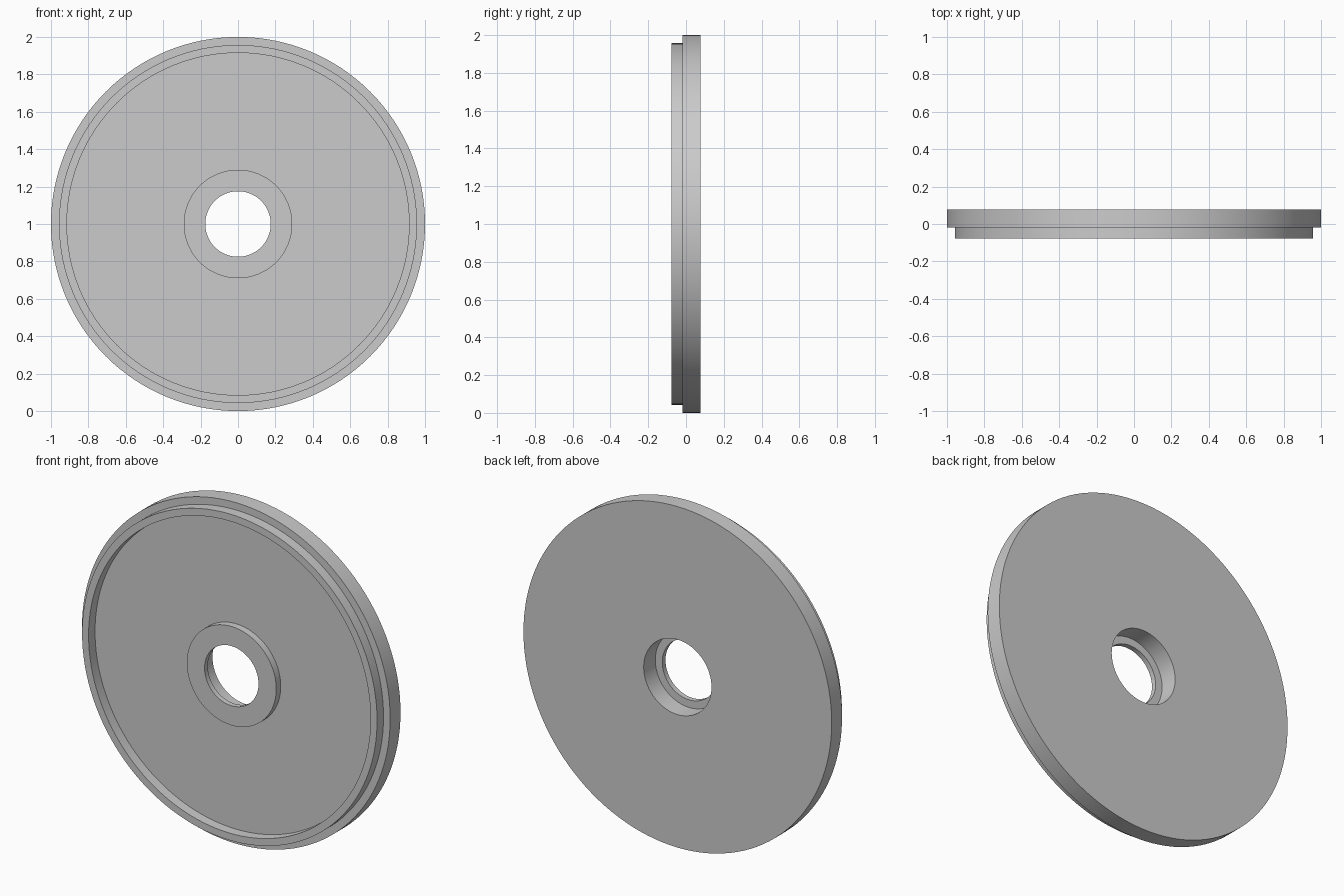
import bpy
import bmesh
import math
from mathutils import Matrix, Vector

cube = bpy.data.objects.get("Cube")
if cube:
    bpy.data.objects.remove(cube, do_unlink=True)

grey = bpy.data.materials.new("plain_grey")
grey.use_nodes = True
grey.diffuse_color = (0.6, 0.6, 0.6, 1)
grey.node_tree.nodes["Principled BSDF"].inputs["Base Color"].default_value = (0.6, 0.6, 0.6, 1)

SEGMENTS = 128
BACK, FRONT = 0.078, -0.078
STEP = -0.018        # flange front and recess floor
HUB_FRONT = -0.06
LEDGE = -0.03        # shoulder inside the bore

# Closed cross-section as (radius, y)
profile = [
    (0.22, BACK), (1.0, BACK), (1.0, STEP),          # back plate and flange
    (0.957, STEP), (0.957, FRONT),                   # raised lip
    (0.915, FRONT), (0.915, STEP),                   # recess floor
    (0.29, STEP), (0.29, HUB_FRONT),                 # hub
    (0.175, HUB_FRONT), (0.175, LEDGE), (0.22, LEDGE),  # stepped bore
]


def lathe(name, section, material):
    """Revolve a closed section around the y axis."""
    bm = bmesh.new()
    verts = [bm.verts.new((r, y, 0)) for r, y in section]
    edges = [bm.edges.new((v, verts[(i + 1) % len(verts)])) for i, v in enumerate(verts)]
    bmesh.ops.spin(bm, geom=verts + edges, cent=(0, 0, 0), axis=(0, 1, 0),
                   angle=math.tau, steps=SEGMENTS, use_merge=True)
    bmesh.ops.remove_doubles(bm, verts=bm.verts, dist=0.0001)
    bmesh.ops.recalc_face_normals(bm, faces=bm.faces)
    bmesh.ops.transform(bm, matrix=Matrix.Translation(Vector((0, 0, 1))), verts=bm.verts)
    mesh = bpy.data.meshes.new(name)
    bm.to_mesh(mesh)
    bm.free()
    mesh.materials.append(material)
    obj = bpy.data.objects.new(name, mesh)
    bpy.context.collection.objects.link(obj)
    return obj


disc = lathe("stepped_disc", profile, grey)
bpy.ops.object.select_all(action="DESELECT")
disc.select_set(True)
bpy.context.view_layer.objects.active = disc
bpy.ops.object.shade_smooth_by_angle(angle=math.radians(30))
